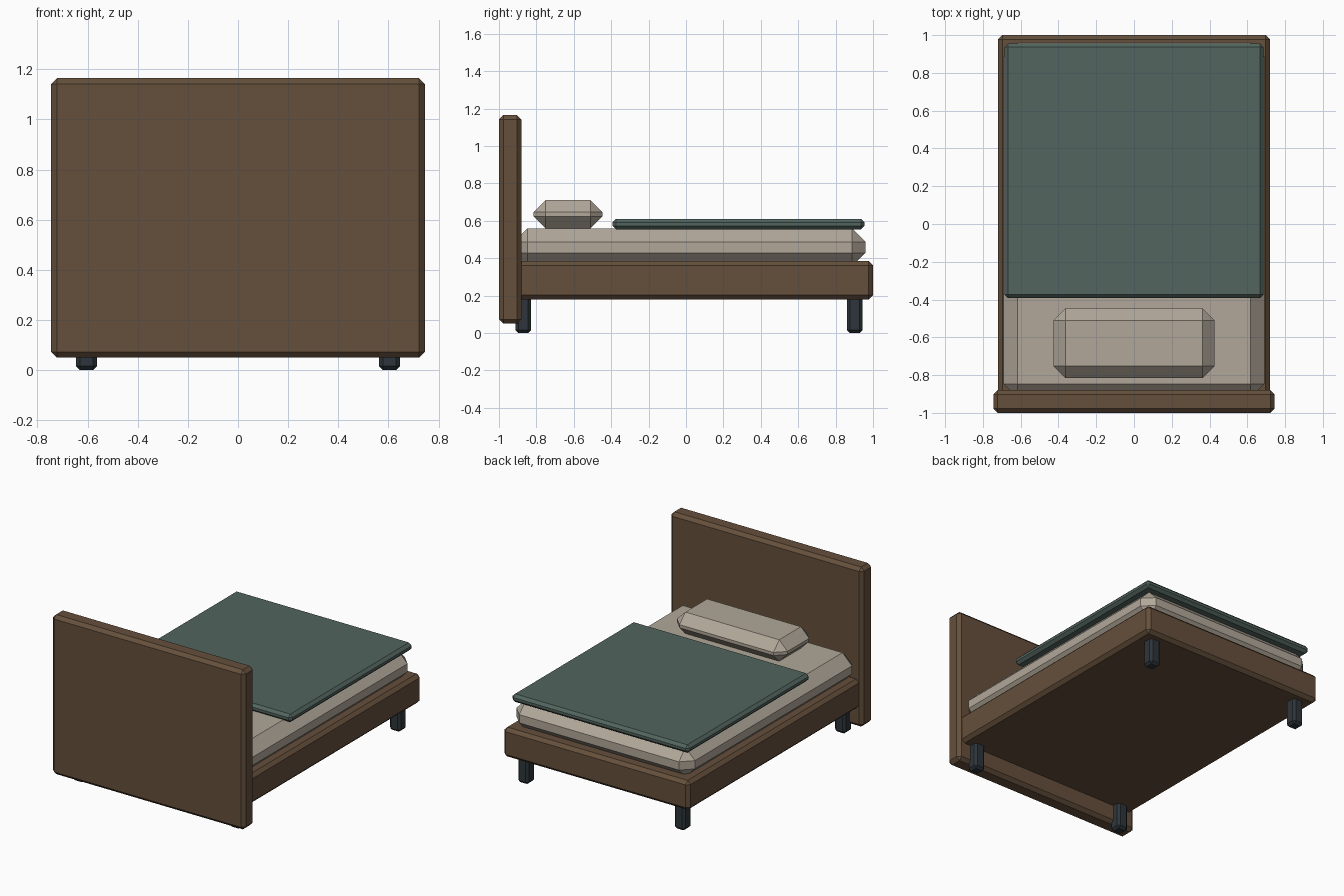
import bpy, bmesh

if "Cube" in bpy.data.objects:
    bpy.data.objects.remove(bpy.data.objects["Cube"])


def material(name, rgb):
    m = bpy.data.materials.new(name)
    m.diffuse_color = (*rgb, 1)
    m.use_nodes = True
    m.node_tree.nodes["Principled BSDF"].inputs["Base Color"].default_value = m.diffuse_color
    return m


wood = material("wood", (0.13, 0.08, 0.045))
linen = material("linen", (0.44, 0.39, 0.32))
green = material("green_cloth", (0.085, 0.128, 0.11))
dark = material("dark_metal", (0.027, 0.036, 0.043))


def box(name, x, y, z, bevel, mat):
    """Chamfered box spanning the given (min, max) ranges."""
    bm = bmesh.new()
    bmesh.ops.create_cube(bm, size=1)
    for v in bm.verts:
        v.co = [r[0] + (c + 0.5) * (r[1] - r[0]) for r, c in zip((x, y, z), v.co)]
    bmesh.ops.bevel(bm, geom=bm.edges[:], offset=bevel, segments=1,
                    affect='EDGES', profile=0.5)
    me = bpy.data.meshes.new(name)
    bm.to_mesh(me)
    bm.free()
    me.materials.append(mat)
    ob = bpy.data.objects.new(name, me)
    bpy.context.collection.objects.link(ob)
    return ob


# Wooden frame and headboard
box("headboard", (-0.745, 0.745), (-1.0, -0.88), (0.05, 1.165), 0.023, wood)
box("bed_frame", (-0.72, 0.72), (-0.97, 1.0), (0.18, 0.385), 0.023, wood)

# Bedding
box("mattress", (-0.69, 0.69), (-0.92, 0.96), (0.356, 0.56), 0.073, linen)
box("blanket", (-0.685, 0.685), (-0.393, 0.955), (0.554, 0.61), 0.019, green)
box("pillow", (-0.427, 0.427), (-0.815, -0.447), (0.56, 0.71), 0.064, linen)

# Four legs
for yname, y in (("front", -0.87), ("back", 0.902)):
    for xname, x in (("left", -0.605), ("right", 0.605)):
        box(f"{yname}_{xname}_leg", (x - 0.042, x + 0.042), (y - 0.042, y + 0.042),
            (0.0, 0.205), 0.016, dark)
